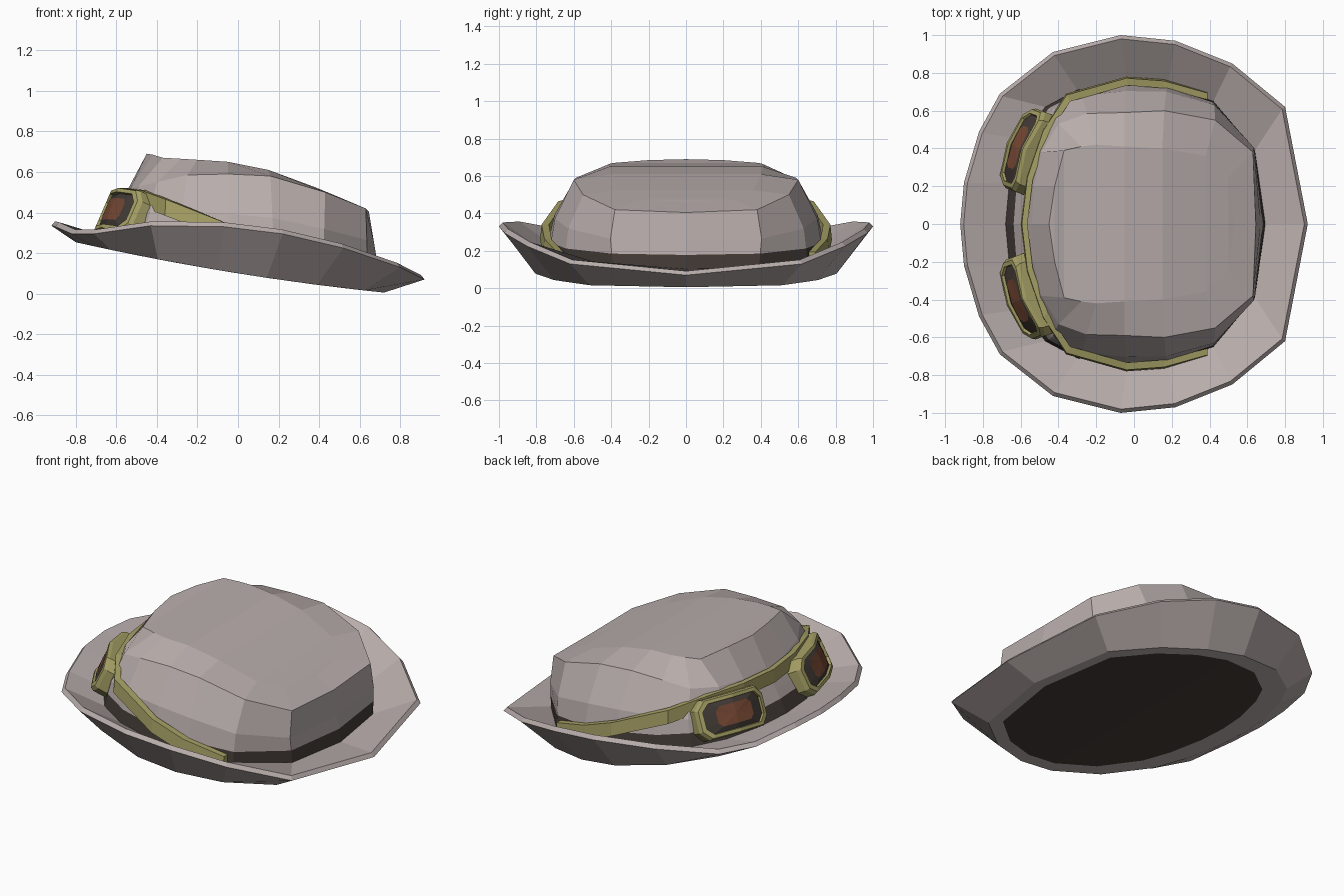
import bpy, bmesh
from mathutils import Vector

if "Cube" in bpy.data.objects:
    bpy.data.objects.remove(bpy.data.objects["Cube"])


def material(name, rgb):
    m = bpy.data.materials.new(name)
    m.diffuse_color = (*rgb, 1)
    m.use_nodes = True
    m.node_tree.nodes["Principled BSDF"].inputs["Base Color"].default_value = m.diffuse_color
    return m


FELT = material("pale_felt", (0.48, 0.42, 0.41))
BROWN = material("dark_brown", (0.055, 0.043, 0.037))
OLIVE = material("olive_brass", (0.38, 0.35, 0.13))
RUST = material("rust_lens", (0.19, 0.068, 0.035))


def full(half):
    """Mirror a half ring (y >= 0, front end to back end) into a closed ring."""
    half = [Vector(p) for p in half]
    return half + [Vector((p.x, -p.y, p.z)) for p in half[-2:0:-1]]


def finish(bm, name, mats):
    bmesh.ops.recalc_face_normals(bm, faces=bm.faces)
    me = bpy.data.meshes.new(name)
    bm.to_mesh(me)
    bm.free()
    for m in mats:
        me.materials.append(m)
    ob = bpy.data.objects.new(name, me)
    bpy.context.collection.objects.link(ob)
    return ob


def loft(bm, rings, mats):
    """Join consecutive closed rings with quads; mats gives a slot per strip."""
    vs = [[bm.verts.new(p) for p in r] for r in rings]
    n = len(vs[0])
    for a, b, m in zip(vs, vs[1:], mats):
        for i in range(n):
            j = (i + 1) % n
            bm.faces.new((a[i], a[j], b[j], b[i])).material_index = m
    return vs


def fill_across(bm, ring, mat):
    """Close a mirrored ring with strips running from side to side."""
    n = len(ring)
    for i in range(n // 2):
        f = []
        for v in (ring[i], ring[i + 1], ring[(n - i - 1) % n], ring[(n - i) % n]):
            if v not in f:
                f.append(v)
        bm.faces.new(f).material_index = mat


# ring shapes, half of each
rim = [(-.92, 0, .335), (-.9, .22, .33), (-.82, .49, .295), (-.71, .69, .295),
       (-.43, .91, .335), (-.07, 1, .33), (.22, .97, .295), (.52, .85, .225),
       (.80, .62, .13), (.92, 0, .07)]
base_xy = [(-.68, 0), (-.66, .22), (-.59, .45), (-.47, .62), (-.3, .71),
           (-.04, .75), (.18, .735), (.42, .65), (.64, .39), (.695, 0)]
base = [(x, y, .19 - .125 * x) for x, y in base_xy]
shoulder = [(-.54, 0, .52), (-.53, .2, .52), (-.49, .38, .53), (-.4, .53, .55),
            (-.25, .585, .585), (-.05, .59, .59), (.16, .6, .58), (.43, .55, .5),
            (.63, .38, .42), (.645, 0, .405)]
top = [(-.45, 0, .69), (-.42, .2, .685), (-.37, .39, .67), (-.28, .41, .665),
       (-.2, .42, .66), (-.05, .41, .65), (.15, .4, .61), (.38, .36, .525),
       (.5, .25, .475), (.53, 0, .46)]


def under(x):
    return .1 - .16 * x + .04 * x * x


# brim: crown seam -> ridge -> outer edge -> lower edge -> head opening
ridge = [(x * .98, y * .98, z + .022) for x, y, z in rim]
lower = [(x * .826 - .04, y * .83, under(x * .826 - .04)) for x, y, z in rim]
hole = [(x * .7, y * .745, under(x * .7)) for x, y, z in rim]
bm = bmesh.new()
vs = loft(bm, [full(r) for r in (base, ridge, rim, lower, hole)], [0] * 4)
fill_across(bm, vs[-1], 1)
finish(bm, "brim", [FELT, BROWN])

# crown, with the dark band as its lowest strip
mid = []
for b, s in zip(base, shoulder):
    p = Vector(b).lerp(Vector(s), .5)
    mid.append((p.x, p.y * 1.05, p.z))
band = []
for b, m in zip(base, mid):
    b, m = Vector(b), Vector(m)
    band.append(b.lerp(m, .075 / (m.z - b.z)))
bm = bmesh.new()
vs = loft(bm, [full(r) for r in (base, band, mid, shoulder, top)], [1, 0, 0, 0])
fill_across(bm, vs[-1], 0)
finish(bm, "crown", [FELT, BROWN])

# goggle strap: rectangular section swept around the crown front
path = [(-.6, 0, .48), (-.57, .25, .48), (-.485, .5, .47), (-.36, .69, .425),
        (-.04, .78, .30), (.16, .765, .225), (.39, .70, .155)]
path = [Vector((x, -y, z)) for x, y, z in path[:0:-1]] + [Vector(p) for p in path]
bm = bmesh.new()
rows = []
for p in path:
    row = []
    for k, dz in ((1, -.04), (.99, .04), (.94, .04), (.94, -.04)):
        row.append(bm.verts.new((p.x * k if p.x < 0 else p.x, p.y * k, p.z + dz)))
    rows.append(row)
for a, b in zip(rows, rows[1:]):
    for i in range(4):
        j = (i + 1) % 4
        bm.faces.new((a[i], a[j], b[j], b[i]))
bm.faces.new(rows[0])
bm.faces.new(rows[-1])
finish(bm, "goggle_strap", [OLIVE])

# goggles: bowed frame, dark glass and rust centre
outline = [(-1, -.55), (-.8, -1), (0, -1), (.8, -1), (1, -.55),
           (1, .55), (.8, 1), (0, 1), (-.8, 1), (-1, .55)]
for side, name in ((1, "goggle_left"), (-1, "goggle_right")):
    u = Vector((.35, .93, 0)).normalized()
    v = Vector((.39, -.147, .9)).normalized()
    n = v.cross(u)
    if n.x > 0:
        n = -n
    centre = Vector((-.625, .41, .42))

    def point(s, t, d):
        p = centre + u * s * .225 + v * t * .115 + n * (d - .05 * s * s)
        return Vector((p.x, p.y * side, p.z))

    bm = bmesh.new()
    spec = [(1, 1, -.1), (1, 1, -.01), (.95, .93, .008), (.85, .76, .008),
            (.83, .74, -.008), (.52, .5, 0)]
    rings = [[point(s * a, t * b, d) for s, t in outline] for a, b, d in spec]
    vs = loft(bm, rings, [0, 0, 0, 0, 1])
    mid_v = bm.verts.new(point(0, 0, .002))
    last = vs[-1]
    for i in range(len(last)):
        bm.faces.new((last[i], last[(i + 1) % len(last)], mid_v)).material_index = 2
    bm.faces.new(vs[0])
    finish(bm, name, [OLIVE, BROWN, RUST])
